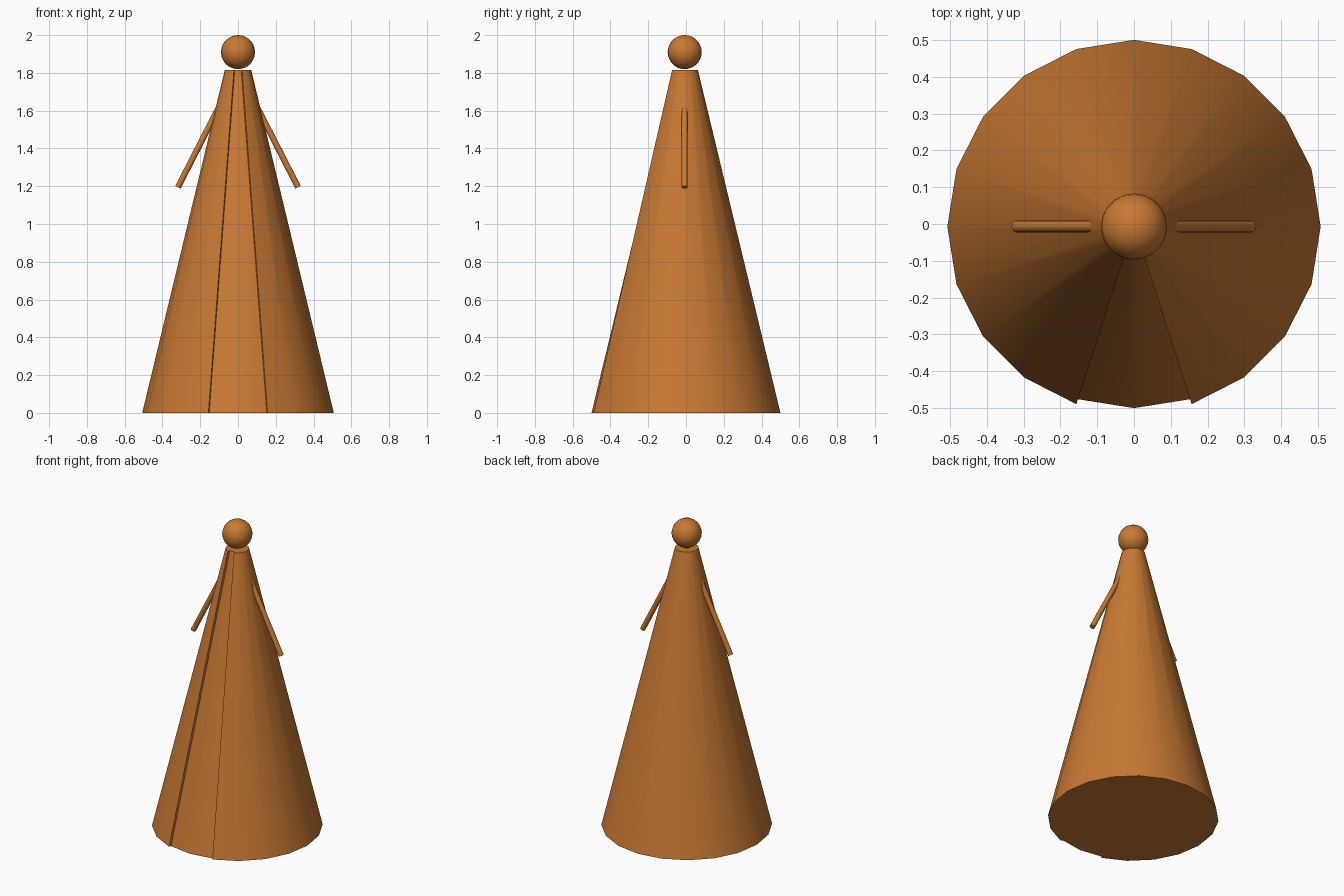
import bpy, bmesh, math
from mathutils import Vector

if "Cube" in bpy.data.objects:
    bpy.data.objects.remove(bpy.data.objects["Cube"])

CY = -0.007          # axis of the figure in y
SIDES = 20
TOP = 1.815
STEP = 2 * math.pi / SIDES

bronze = bpy.data.materials.new("bronze brown")
bronze.diffuse_color = (0.58, 0.19, 0.033, 1)
bronze.use_nodes = True
bronze.node_tree.nodes["Principled BSDF"].inputs["Base Color"].default_value = bronze.diffuse_color


def finish(obj, name):
    obj.name = name
    obj.data.name = name
    obj.data.materials.clear()
    obj.data.materials.append(bronze)
    bpy.ops.object.select_all(action='DESELECT')
    obj.select_set(True)
    bpy.context.view_layer.objects.active = obj
    bpy.ops.object.shade_smooth_by_angle(angle=math.radians(30))


# Inner robe: a tapered cone, visible through the front opening
bpy.ops.mesh.primitive_cone_add(vertices=SIDES, radius1=0.493, radius2=0.056,
                                depth=TOP, location=(0, CY, TOP / 2))
finish(bpy.context.object, "robe")

# Cloak: thin tapered shell, open for two facets at the front
bm = bmesh.new()
profile = [(0.507, 0), (0.070, TOP), (0.050, TOP), (0.487, 0)]
rings = []
for i in range(1, SIDES):
    a = -math.pi / 2 + i * STEP
    rings.append([bm.verts.new((r * math.cos(a), CY + r * math.sin(a), z))
                  for r, z in profile])
for a, b in zip(rings, rings[1:]):
    for k in range(4):
        n = (k + 1) % 4
        bm.faces.new((a[k], b[k], b[n], a[n]))
bm.faces.new(rings[0])
bm.faces.new(rings[-1])
bmesh.ops.recalc_face_normals(bm, faces=bm.faces)
mesh = bpy.data.meshes.new("cloak")
bm.to_mesh(mesh)
bm.free()
cloak = bpy.data.objects.new("cloak", mesh)
bpy.context.collection.objects.link(cloak)
finish(cloak, "cloak")

# Head
bpy.ops.mesh.primitive_uv_sphere_add(segments=20, ring_count=14, radius=0.09,
                                     location=(0, CY, 1.91))
finish(bpy.context.object, "head")

# Arms: thin rods leaning outwards from the shoulders
for side, name in ((-1, "left_arm"), (1, "right_arm")):
    shoulder = Vector((side * 0.082, CY, 1.655))
    hand = Vector((side * 0.318, CY, 1.195))
    d = hand - shoulder
    bpy.ops.mesh.primitive_cylinder_add(
        vertices=16, radius=0.016, depth=d.length,
        location=(shoulder + hand) / 2,
        rotation=d.to_track_quat('Z', 'Y').to_euler())
    finish(bpy.context.object, name)
